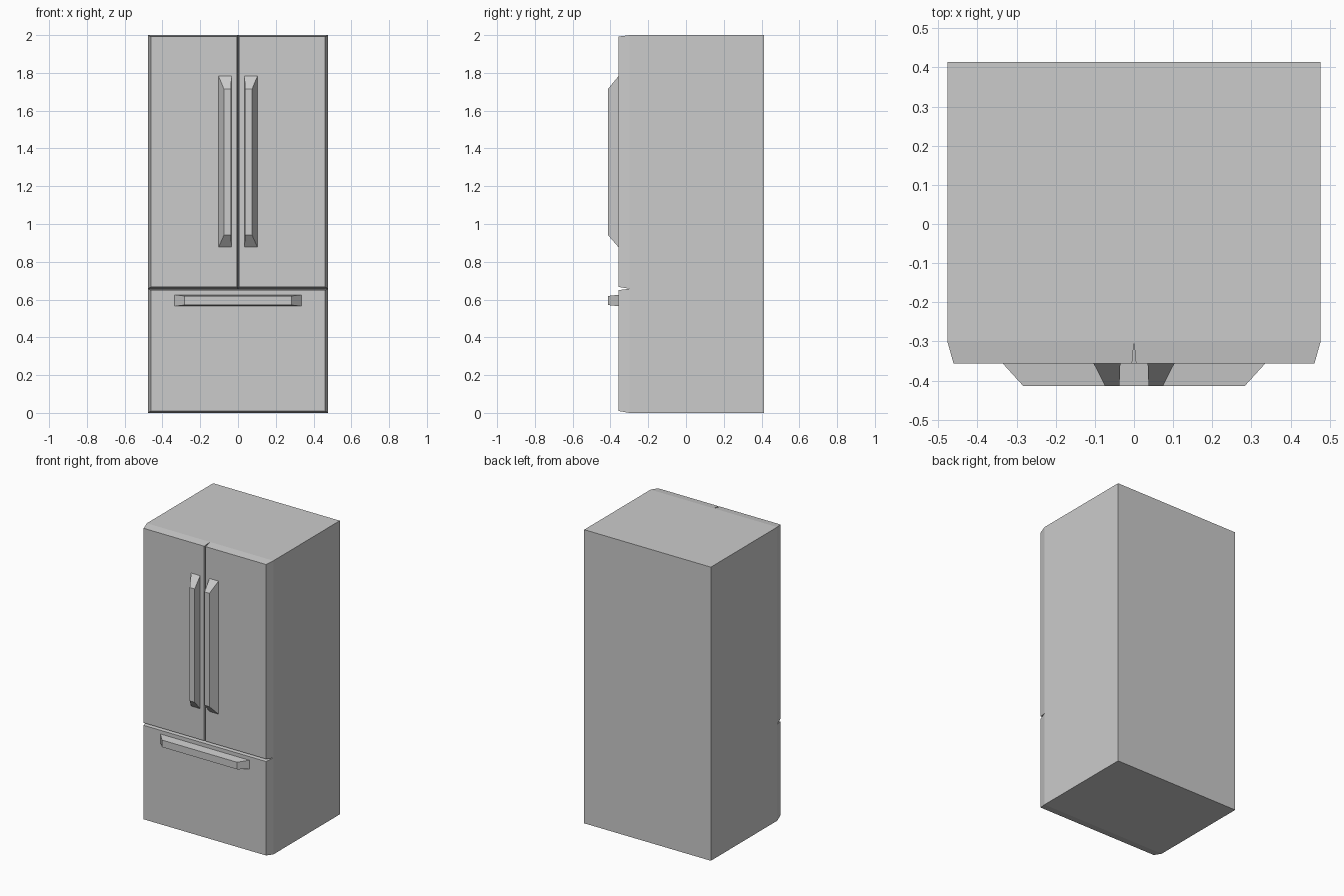
import bpy, bmesh

if "Cube" in bpy.data.objects:
    bpy.data.objects.remove(bpy.data.objects["Cube"])

BACK, BODY_FRONT, DOOR_FRONT, HANDLE_FRONT = 0.414, -0.30, -0.357, -0.414


def frustum(name, y0, rear, y1, front, closed=False):
    """Block along y between two x/z rectangles (x0, x1, z0, z1)."""
    bm = bmesh.new()

    def ring(y, r):
        x0, x1, z0, z1 = r
        return [bm.verts.new((x, y, z)) for x, z in ((x0, z0), (x1, z0), (x1, z1), (x0, z1))]

    a, b = ring(y0, rear), ring(y1, front)
    for i in range(4):
        j = (i + 1) % 4
        bm.faces.new((a[i], a[j], b[j], b[i]))
    bm.faces.new(b)
    if closed:
        bm.faces.new(a)
    bmesh.ops.recalc_face_normals(bm, faces=bm.faces)
    # open-backed parts: make sure the front face points to -y
    bm.normal_update()
    front_face = min(bm.faces, key=lambda f: f.calc_center_median().y)
    if front_face.normal.y > 0:
        bmesh.ops.reverse_faces(bm, faces=bm.faces)
    mesh = bpy.data.meshes.new(name)
    bm.to_mesh(mesh)
    bm.free()
    obj = bpy.data.objects.new(name, mesh)
    bpy.context.collection.objects.link(obj)
    return obj


def flip(r, side):
    return r if side > 0 else (-r[1], -r[0], r[2], r[3])


# Cabinet
box = (-0.477, 0.477, 0, 2)
frustum("cabinet", BACK, box, BODY_FRONT, box, closed=True)

# Freezer drawer and its handle
frustum("drawer_front", BODY_FRONT, (-0.477, 0.477, 0, 0.657),
        DOOR_FRONT, (-0.461, 0.461, 0.010, 0.650))
frustum("drawer_handle", DOOR_FRONT, (-0.335, 0.335, 0.565, 0.625),
        HANDLE_FRONT, (-0.283, 0.283, 0.571, 0.619))

# French doors and their handles, one per side
for label, side in (("left", -1), ("right", 1)):
    frustum(label + "_door", BODY_FRONT, flip((0, 0.477, 0.657, 2), side),
            DOOR_FRONT, flip((0.005, 0.461, 0.667, 1.992), side))
    frustum(label + "_door_handle", DOOR_FRONT, flip((0.035, 0.103, 0.877, 1.783), side),
            HANDLE_FRONT, flip((0.037, 0.074, 0.942, 1.714), side))
